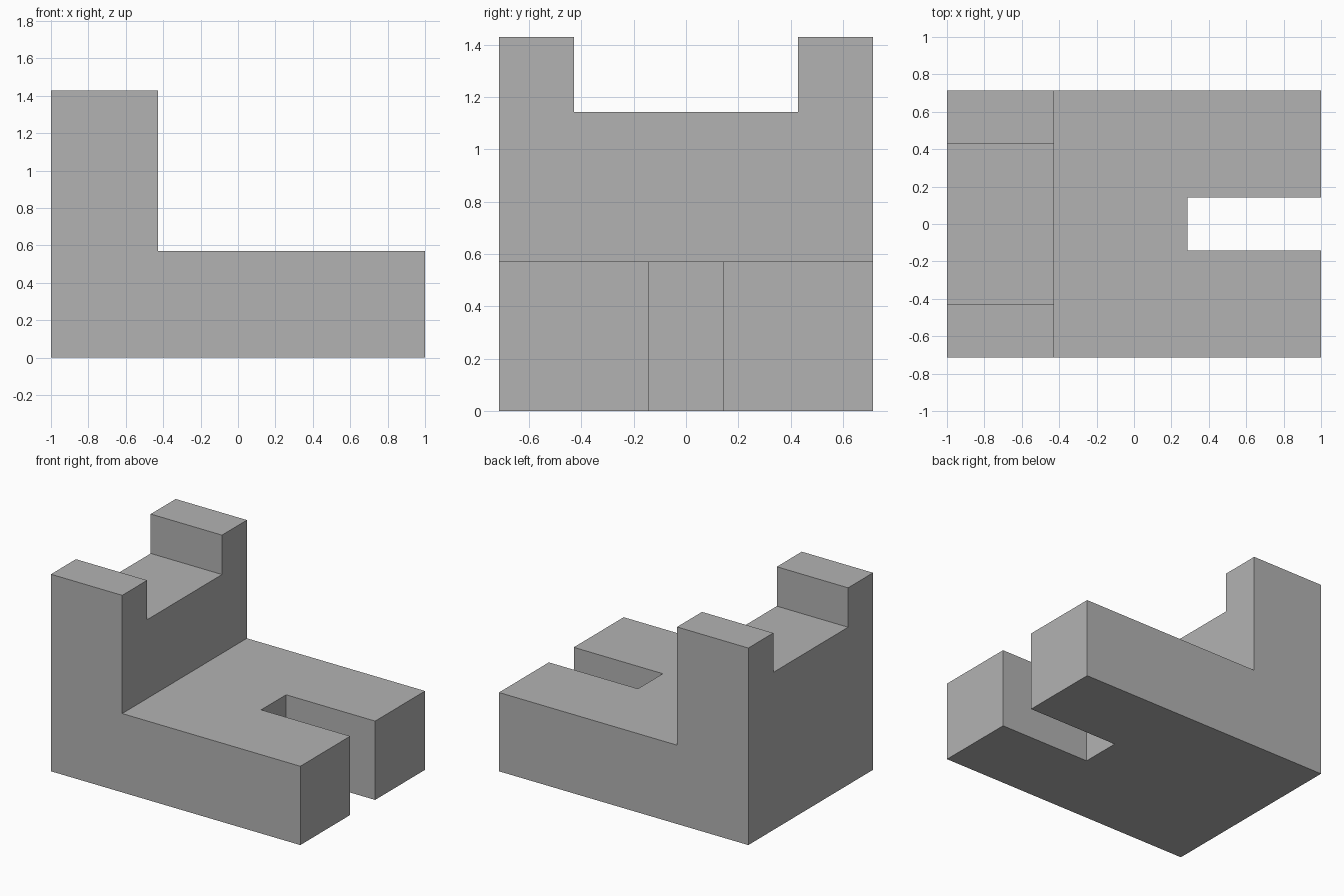
import bpy
import bmesh
from mathutils import Vector

default_cube = bpy.data.objects.get("Cube")
if default_cube:
    bpy.data.objects.remove(default_cube, do_unlink=True)

# Every dimension is a whole number of modules
U = 1 / 7
LENGTH, WIDTH, HEIGHT = 14 * U, 10 * U, 10 * U
BASE_HEIGHT, WALL = 4 * U, 4 * U
X0, X1, Y0 = -LENGTH / 2, LENGTH / 2, -WIDTH / 2

grey = bpy.data.materials.new("plain grey")
grey.use_nodes = True
color = (0.45, 0.45, 0.45, 1)
grey.diffuse_color = color
grey.node_tree.nodes["Principled BSDF"].inputs["Base Color"].default_value = color


def extrude_profile(name, points, y_start, depth):
    """Extrude an XZ outline along +Y into a closed solid."""
    bm = bmesh.new()
    face = bm.faces.new([bm.verts.new((x, y_start, z)) for x, z in points])
    result = bmesh.ops.extrude_face_region(bm, geom=[face])
    moved = [v for v in result["geom"] if isinstance(v, bmesh.types.BMVert)]
    bmesh.ops.translate(bm, verts=moved, vec=Vector((0, depth, 0)))
    bmesh.ops.recalc_face_normals(bm, faces=bm.faces)
    mesh = bpy.data.meshes.new(name)
    bm.to_mesh(mesh)
    bm.free()
    mesh.materials.append(grey)
    obj = bpy.data.objects.new(name, mesh)
    bpy.context.collection.objects.link(obj)
    return obj


def cut(target, name, x_range, z_range, width):
    """Remove a box, centred on Y, from the target."""
    (xa, xb), (za, zb) = x_range, z_range
    outline = [(xa, za), (xb, za), (xb, zb), (xa, zb)]
    cutter = extrude_profile(name, outline, -width / 2, width)
    cutter.hide_render = True
    mod = target.modifiers.new(name, "BOOLEAN")
    mod.operation = "DIFFERENCE"
    mod.solver = "EXACT"
    mod.object = cutter
    bpy.context.view_layer.objects.active = target
    bpy.ops.object.modifier_apply(modifier=mod.name)
    bpy.data.objects.remove(cutter, do_unlink=True)


# L-shaped body: low base with an upright wall on the right
body = extrude_profile("bracket_body", [
    (X0, 0), (X1, 0), (X1, BASE_HEIGHT), (X0 + WALL, BASE_HEIGHT),
    (X0 + WALL, HEIGHT), (X0, HEIGHT)], Y0, WIDTH)

# Wide shallow notch across the top of the wall
cut(body, "wall_notch", (X0 - U, X0 + WALL + U), (8 * U, HEIGHT + U), 6 * U)

# Narrow slot through the free end of the base
cut(body, "base_slot", (2 * U, X1 + U), (-U, BASE_HEIGHT + U), 2 * U)
